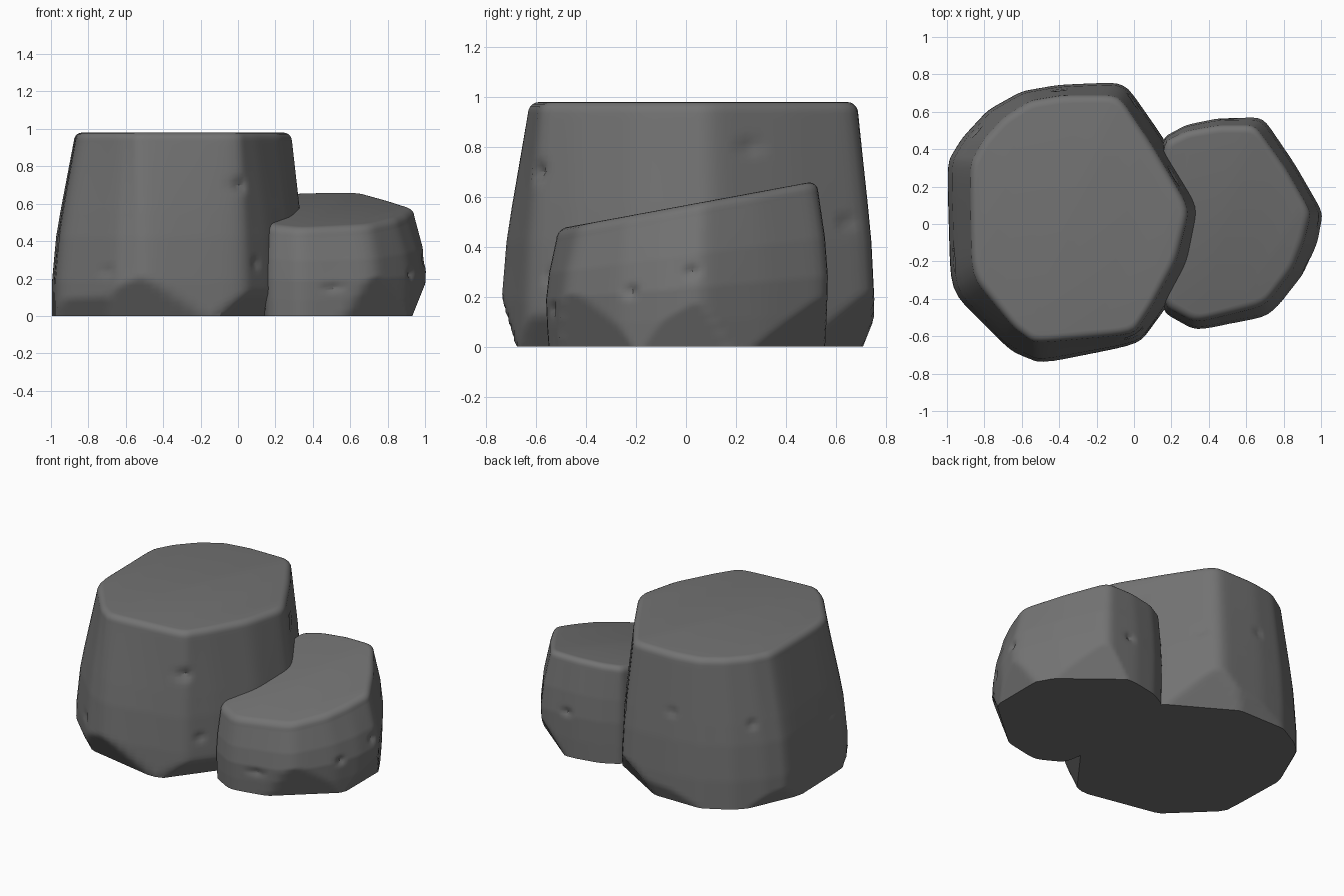
import bpy
import bmesh
import math
from mathutils import Vector

cube = bpy.data.objects.get("Cube")
if cube:
    bpy.data.objects.remove(cube)

stone = bpy.data.materials.new("grey stone")
stone.use_nodes = True
stone_colour = (0.17, 0.17, 0.17, 1)
stone.diffuse_color = stone_colour
shader = next(n for n in stone.node_tree.nodes if n.type == "BSDF_PRINCIPLED")
shader.inputs["Base Color"].default_value = stone_colour
shader.inputs["Roughness"].default_value = 0.9


def dense_outline(points, steps=9, passes=3):
    """Subdivide a closed outline evenly and soften its corners."""
    points = [Vector(p) for p in points]
    dense = []
    for i, start in enumerate(points):
        end = points[(i + 1) % len(points)]
        dense += [start.lerp(end, k / steps) for k in range(steps)]
    count = len(dense)
    for _ in range(passes):
        dense = [(dense[i - 1] + dense[i] * 2 + dense[(i + 1) % count]) / 4
                 for i in range(count)]
    return dense


def interpolate(profile, height):
    """Read the taper at a relative height from a short profile."""
    for (low, a), (high, b) in zip(profile, profile[1:]):
        if height <= high:
            return a + (b - a) * (height - low) / (high - low)
    return profile[-1][1]


def chip(co, point, normal):
    """Flatten everything outside a slanted plane, keeping its height."""
    point, normal = Vector(point), Vector(normal).normalized()
    depth = (co - point).dot(normal)
    if depth > 0:
        flat = Vector((normal.x, normal.y, 0))
        co -= flat * (depth / flat.length_squared)


def pit(co, point, radius, middle):
    """Press a small round dent toward the middle of the rock."""
    distance = (co - Vector(point)).length
    if distance < radius:
        inward = Vector((middle.x - co.x, middle.y - co.y, 0)).normalized()
        co += inward * radius * 0.6 * (1 - distance / radius) ** 2


def build_rock(name, base, top, profile, top_height, chips, pits, rows=40):
    base, top = dense_outline(base), dense_outline(top)
    middle = sum(top, Vector((0, 0))) / len(top)
    rim = 0.045
    # side rings, then a rounded rim, then an inset flat cap
    levels = [(r / rows, 0.0) for r in range(rows + 1)]
    levels += [(1.0, a * math.pi / 10) for a in range(1, 6)]
    bm = bmesh.new()
    rings = []
    for height, angle in levels:
        taper = interpolate(profile, height)
        ring = []
        for low, high in zip(base, top):
            flat = low.lerp(high, taper)
            flat += (middle - flat).normalized() * rim * (1 - math.cos(angle))
            full = top_height(flat.y)
            z = height * (full - rim) + rim * math.sin(angle)
            co = Vector((flat.x, flat.y, z))
            for cut in chips:
                chip(co, *cut)
            for dent in pits:
                pit(co, *dent, middle)
            ring.append(bm.verts.new(co))
        rings.append(ring)
    count = len(base)
    for lower, upper in zip(rings, rings[1:]):
        for i in range(count):
            j = (i + 1) % count
            bm.faces.new((lower[i], lower[j], upper[j], upper[i]))
    bm.faces.new(rings[-1])
    bm.faces.new(rings[0][::-1])
    bmesh.ops.recalc_face_normals(bm, faces=bm.faces[:])
    mesh = bpy.data.meshes.new(name)
    bm.to_mesh(mesh)
    bm.free()
    mesh.materials.append(stone)
    rock = bpy.data.objects.new(name, mesh)
    bpy.context.collection.objects.link(rock)
    bpy.ops.object.select_all(action="DESELECT")
    rock.select_set(True)
    bpy.context.view_layer.objects.active = rock
    bpy.ops.object.shade_smooth_by_angle(angle=math.radians(35))
    return rock


# Large rock: wide foot, narrower flat top
large_base = [(-1, .33), (-.98, -.36), (-.66, -.68), (-.5, -.75), (.03, -.64),
              (.17, -.45), (.31, -.2), (.37, .1), (.15, .47), (-.05, .76),
              (-.4, .745), (-.6, .71), (-.78, .61), (-.92, .46)]
large_top = [(-.88, .32), (-.87, -.28), (-.64, -.56), (-.53, -.64), (0, -.59),
             (.1, -.44), (.23, -.2), (.3, .08), (.1, .42), (-.08, .69),
             (-.38, .69), (-.56, .66), (-.7, .57), (-.81, .45)]
build_rock(
    "large_rock", large_base, large_top,
    [(0, 0), (.2, .02), (.45, .2), (.6, .4), (1, 1)],
    lambda y: 0.98,
    chips=[((-.82, -.52, .1), (-.7, -.72, -.5)),
           ((-.3, -.70, .07), (-.2, -1, -.6)),
           ((-.3, .745, .09), (0, 1, -.4)),
           ((-.07, .71, .16), (.5, .85, -.6)),
           ((.05, -.58, .1), (.8, -.6, -.7)),
           ((-.97, .36, .08), (-.9, .4, -.5))],
    pits=[((-.71, -.63, .24), .05), ((.09, -.54, .28), .05),
          ((.02, -.6, .7), .07), ((.22, .26, .8), .06),
          ((-.4, .73, .6), .05), ((.0, .65, .5), .05),
          ((-.98, -.2, .4), .06), ((-.85, .5, .55), .05)])

# Small rock: leans against the large one, top slopes down to the front
small_base = [(.15, .46), (.1, 0), (.15, -.47), (.33, -.57), (.73, -.49),
              (.91, -.26), (.98, -.1), (1.01, .06), (.86, .32), (.69, .57),
              (.45, .565), (.28, .53)]
small_top = [(.16, .44), (.12, 0), (.16, -.44), (.33, -.53), (.7, -.44),
             (.85, -.25), (.91, -.1), (.95, .06), (.82, .29), (.65, .53),
             (.45, .53), (.28, .5)]
build_rock(
    "small_rock", small_base, small_top,
    [(0, .25), (.2, .1), (.45, 0), (.7, .3), (1, 1)],
    lambda y: 0.567 + 0.185 * y,
    chips=[((.74, -.44, .16), (.65, -.75, -.35)),
           ((.98, .06, .12), (1, 0, -.4)),
           ((.67, .53, .14), (.6, .75, -.5))],
    pits=[((.5, -.53, .15), .05), ((.92, -.22, .22), .05),
          ((1, .02, .3), .05), ((.5, .56, .3), .05)])
